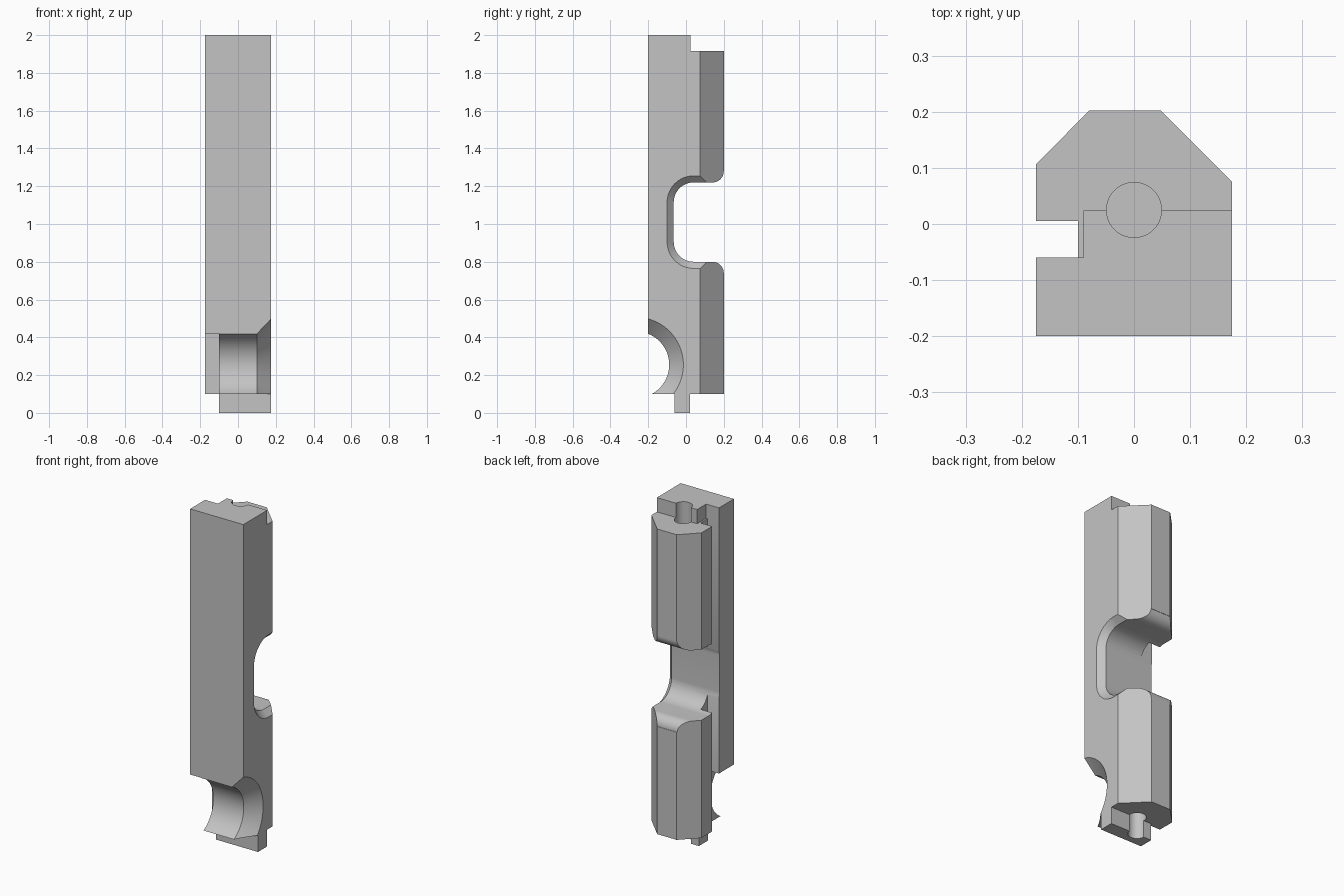
import bpy
import bmesh
from math import cos, sin, pi, radians

if "Cube" in bpy.data.objects:
    bpy.data.objects.remove(bpy.data.objects["Cube"], do_unlink=True)

grey = bpy.data.materials.new("light_grey")
grey.use_nodes = True
colour = (0.55, 0.55, 0.55, 1)
grey.diffuse_color = colour
grey.node_tree.nodes["Principled BSDF"].inputs["Base Color"].default_value = colour


def loft(name, rings):
    """Closed solid through rings of matching points."""
    bm = bmesh.new()
    loops = [[bm.verts.new(p) for p in ring] for ring in rings]
    n = len(loops[0])
    for a, b in zip(loops, loops[1:]):
        for i in range(n):
            j = (i + 1) % n
            bm.faces.new((a[i], a[j], b[j], b[i]))
    bm.faces.new(loops[0])
    bm.faces.new(loops[-1])
    bmesh.ops.recalc_face_normals(bm, faces=bm.faces)
    mesh = bpy.data.meshes.new(name)
    bm.to_mesh(mesh)
    bm.free()
    mesh.materials.append(grey)
    obj = bpy.data.objects.new(name, mesh)
    bpy.context.collection.objects.link(obj)
    return obj


def along_z(name, outline, z0, z1):
    return loft(name, [[(x, y, z) for x, y in outline] for z in (z0, z1)])


def box(name, x0, x1, y0, y1, z0, z1):
    return along_z(name, [(x0, y0), (x1, y0), (x1, y1), (x0, y1)], z0, z1)


def arc(cy, cz, r, start, end, steps=16):
    angles = [radians(start + (end - start) * i / steps) for i in range(steps + 1)]
    return [(cy + r * cos(a), cz + r * sin(a)) for a in angles]


def notch(x, grow, flare):
    """Rounded back notch outline at x, mirrored about its mid height."""
    mid, half, r = 1.01, 0.21 + grow, 0.105 + grow
    upper = arc(-0.065 - grow + r, half - r, r, 180, 90)
    if flare:
        upper += arc(0.14, half + 0.06, 0.06, -90, 0)
        upper.append((0.3, half + 0.06))
    else:
        upper.append((0.3, half))
    lower = [(y, -z) for y, z in reversed(upper)]
    return [(x, y, mid + z) for y, z in upper + lower]


# Main bar with chamfered back corners and a side slot
body = along_z("bar_body", [
    (-0.175, -0.2), (0.175, -0.2), (0.175, 0.075), (0.048, 0.202),
    (-0.08, 0.202), (-0.175, 0.106), (-0.175, 0.005), (-0.1, 0.005),
    (-0.1, -0.06), (-0.175, -0.06)], 0, 2)

cutters = [
    # Stepped top end
    box("top_back_step", -0.4, 0.4, 0.024, 0.4, 1.915, 2.2),
    box("top_side_step", -0.4, -0.09, -0.06, 0.1, 1.915, 2.2),
    # Tongue at the bottom end
    box("bottom_front_step", -0.4, 0.4, -0.4, -0.062, -0.2, 0.1),
    box("bottom_back_step", -0.4, 0.4, 0.022, 0.4, -0.2, 0.1),
    box("bottom_side_step", -0.4, -0.1, -0.1, 0.1, -0.2, 0.1),
    # Shortened front flange
    box("flange_end", -0.4, -0.1, -0.4, -0.03, -0.1, 0.42),
    # Round front recess flaring toward one side
    loft("front_recess", [
        [(x, y, z) for y, z in arc(-0.265, 0.255, r, 0, 360, 96)[:-1]]
        for x, r in ((-0.3, 0.176), (0.1, 0.176), (0.2, 0.276))]),
    # Back notch and its bevelled side edge
    loft("back_notch", [notch(-0.3, 0, True), notch(0.3, 0, True)]),
    loft("notch_bevel", [notch(0.13, -0.01, False), notch(0.2, 0.06, False)]),
]

# Blind pin holes at both ends
circle = arc(0, 0.025, 0.049, 0, 360, 48)[:-1]
cutters.append(along_z("top_hole", circle, 1.7, 2.2))
cutters.append(along_z("bottom_hole", circle, -0.2, 0.3))

for cutter in cutters:
    cutter.hide_render = True
    mod = body.modifiers.new(cutter.name, "BOOLEAN")
    mod.operation = "DIFFERENCE"
    mod.solver = "EXACT"
    mod.object = cutter

# Bake the cuts and discard the cutters
graph = bpy.context.evaluated_depsgraph_get()
graph.update()
carved = bpy.data.meshes.new_from_object(body.evaluated_get(graph))
body.modifiers.clear()
body.data = carved
carved.materials.clear()
carved.materials.append(grey)
for face in carved.polygons:
    face.material_index = 0
for cutter in cutters:
    bpy.data.objects.remove(cutter, do_unlink=True)

bpy.ops.object.select_all(action="DESELECT")
body.select_set(True)
bpy.context.view_layer.objects.active = body
bpy.ops.object.shade_smooth_by_angle(angle=radians(25))
